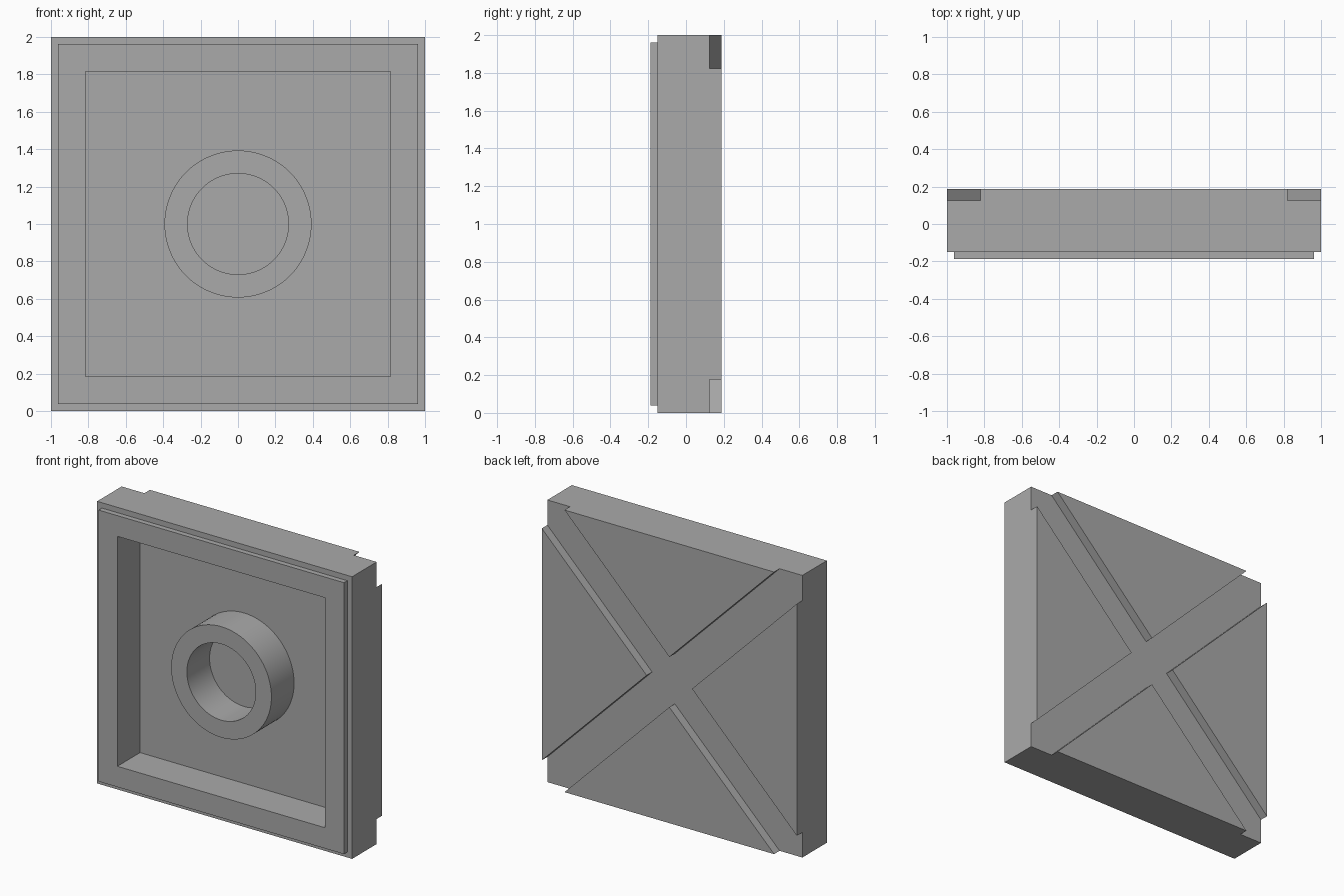
import bpy, bmesh, math
from mathutils import Vector

cube = bpy.data.objects.get("Cube")
if cube:
    bpy.data.objects.remove(cube, do_unlink=True)

FRONT, STEP, FLOOR, GROOVE, BACK = -0.187, -0.15, 0.067, 0.125, 0.187
LIP, POCKET, GAP = 0.962, 0.815, 0.178

grey = bpy.data.materials.new("plain_grey")
grey.use_nodes = True
colour = (0.4, 0.4, 0.4, 1)
grey.diffuse_color = colour
grey.node_tree.nodes["Principled BSDF"].inputs["Base Color"].default_value = colour


def add_object(name, bm):
    mesh = bpy.data.meshes.new(name)
    bm.normal_update()
    bm.to_mesh(mesh)
    bm.free()
    mesh.materials.append(grey)
    obj = bpy.data.objects.new(name, mesh)
    bpy.context.collection.objects.link(obj)
    obj.location.z = 1
    return obj


def inset(bm, face, amount):
    bmesh.ops.inset_region(bm, faces=[face], thickness=amount, use_even_offset=True)


def push(bm, face, depth):
    """Extrude one face along y and return the moved face."""
    out = bmesh.ops.extrude_face_region(bm, geom=[face])["geom"]
    bmesh.ops.translate(bm, vec=(0, depth, 0),
                        verts=[g for g in out if isinstance(g, bmesh.types.BMVert)])
    if face.is_valid:
        bmesh.ops.delete(bm, geom=[face], context="FACES_ONLY")
    return next(g for g in out if isinstance(g, bmesh.types.BMFace))


# Square body
bm = bmesh.new()
bmesh.ops.create_cube(bm, size=2)
for v in bm.verts:
    v.co.y = STEP if v.co.y < 0 else GROOVE
bm.normal_update()
front = min(bm.faces, key=lambda f: f.calc_center_median().y)

# Stepped lip and sunken pocket on the front
inset(bm, front, 1 - LIP)
front = push(bm, front, FRONT - STEP)
bm.normal_update()
inset(bm, front, LIP - POCKET)
push(bm, front, FLOOR - FRONT)

# Four raised triangles on the back, parted by diagonal grooves
for slope in (-1, 1):
    for offset in (-GAP, GAP):
        bm.normal_update()
        faces = [f for f in bm.faces if all(v.co.y > GROOVE - 0.001 for v in f.verts)]
        geom = set(faces)
        for f in faces:
            geom.update(f.edges, f.verts)
        bmesh.ops.bisect_plane(bm, geom=list(geom), dist=1e-5,
                               plane_co=(offset, 0, 0), plane_no=(1, 0, slope))
for f in list(bm.faces):
    c = f.calc_center_median()
    if len(f.verts) == 3 and c.y > GROOVE - 0.001 and abs(abs(c.x) - abs(c.z)) > GAP:
        push(bm, f, BACK - GROOVE)
bmesh.ops.recalc_face_normals(bm, faces=bm.faces)
add_object("panel_body", bm)

# Round collar standing on the pocket floor
bm = bmesh.new()
profile = [(0.27, FLOOR), (0.27, FRONT), (0.393, FRONT), (0.393, FLOOR)]
verts = [bm.verts.new((r, y, 0)) for r, y in profile]
edges = [bm.edges.new(pair) for pair in zip(verts, verts[1:])]
bmesh.ops.spin(bm, geom=verts + edges, cent=(0, 0, 0), axis=(0, 1, 0),
               angle=math.tau, steps=96, use_merge=True)
bmesh.ops.remove_doubles(bm, verts=bm.verts, dist=1e-5)
top = next(f for f in bm.faces if all(v.co.y < FRONT + 0.001 for v in f.verts))
bm.normal_update()
if top.normal.y > 0:
    bmesh.ops.reverse_faces(bm, faces=bm.faces)
collar = add_object("round_collar", bm)
bpy.ops.object.select_all(action="DESELECT")
collar.select_set(True)
bpy.context.view_layer.objects.active = collar
bpy.ops.object.shade_smooth_by_angle(angle=math.radians(30))
